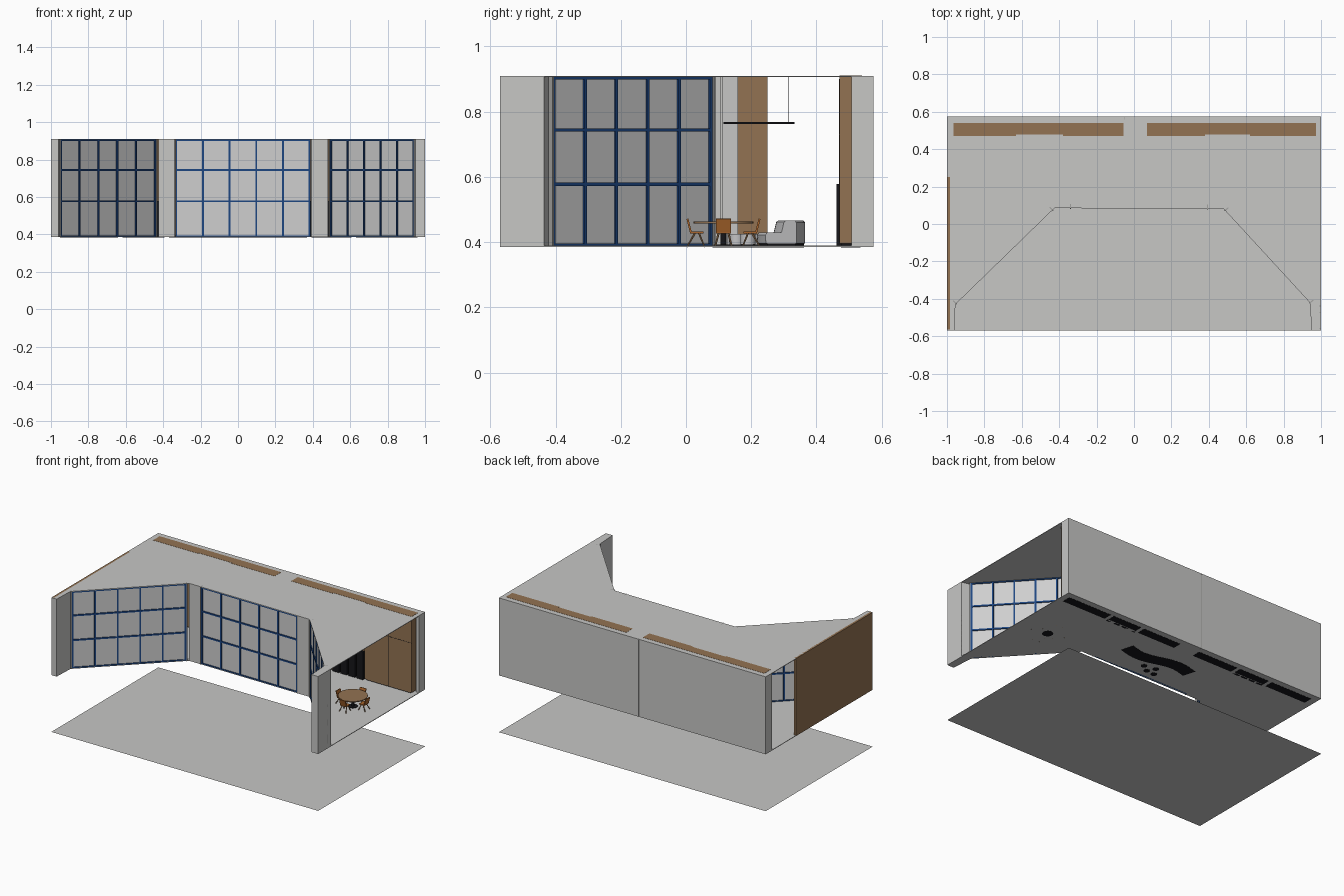
import bpy, bmesh, math
from mathutils import Vector, Matrix

cube = bpy.data.objects.get("Cube")
if cube:
    bpy.data.objects.remove(cube, do_unlink=True)


def material(name, *rgb):
    m = bpy.data.materials.new(name)
    m.use_nodes = True
    m.diffuse_color = (*rgb, 1)
    m.node_tree.nodes["Principled BSDF"].inputs["Base Color"].default_value = (*rgb, 1)
    return m


GREY = material("wall grey", .57, .57, .56)
GLASS = material("pale glass", .62, .62, .62)
BLUE = material("frame blue", .012, .06, .22)
TRIM = material("jamb grey", .36, .36, .35)
WOOD = material("panel brown", .29, .17, .085)
TAN = material("chair orange", .40, .13, .025)
BLACK = material("black", .008, .008, .01)
CLOTH = material("sofa grey", .55, .55, .56)

LOW, HIGH = .385, .91


def finish(name, bm, mat, smooth=False):
    bmesh.ops.recalc_face_normals(bm, faces=bm.faces)
    me = bpy.data.meshes.new(name)
    bm.to_mesh(me)
    bm.free()
    me.materials.append(mat)
    ob = bpy.data.objects.new(name, me)
    bpy.context.collection.objects.link(ob)
    if smooth:
        for p in me.polygons:
            p.use_smooth = abs(p.normal.z) < .9
    return ob


def add_box(bm, lo, hi, matrix=Matrix()):
    lo, hi = Vector(lo), Vector(hi)
    m = matrix @ Matrix.Translation((lo + hi) / 2) @ Matrix.Diagonal((*(hi - lo), 1))
    bmesh.ops.create_cube(bm, size=1, matrix=m)


def box(name, lo, hi, mat):
    bm = bmesh.new()
    add_box(bm, lo, hi)
    return finish(name, bm, mat)


def rod(bm, a, b, r1, r2, sides=8):
    a, b = Vector(a), Vector(b)
    m = Matrix.Translation((a + b) / 2) @ (b - a).to_track_quat('Z', 'Y').to_matrix().to_4x4()
    bmesh.ops.create_cone(bm, cap_ends=True, segments=sides, radius1=r1, radius2=r2,
                          depth=(b - a).length, matrix=m)


def slab(name, outline, z, height, mat):
    bm = bmesh.new()
    face = bm.faces.new([bm.verts.new((x, y, z)) for x, y in outline])
    if height:
        top = bmesh.ops.extrude_face_region(bm, geom=[face])["geom"]
        bmesh.ops.translate(bm, vec=(0, 0, height),
                            verts=[v for v in top if isinstance(v, bmesh.types.BMVert)])
    return finish(name, bm, mat)


def along(p, q):
    # local x runs from p to q, local y points into the room
    d = Vector(q) - Vector(p)
    return Matrix.Translation((*p, 0)) @ Matrix.Rotation(math.atan2(d.y, d.x), 4, 'Z'), d.length


# Ground sheet, floor and ceiling with the notched front
slab("ground_sheet", [(-1, -.57), (1, -.57), (1, .575), (-1, .575)], 0, 0, GREY)
PLAN = [(-1, -.57), (-.96, -.57), (-.955, -.43), (-.425, .085), (.48, .08),
        (.94, -.42), (.95, -.555), (1, -.57), (1, .575), (-1, .575)]
slab("floor", PLAN, LOW, .004, GREY)
slab("ceiling", PLAN, HIGH - .004, .004, GREY)


# Glazed bays
def bay(name, p, q, panes=5):
    m, length = along(p, q)
    bm = bmesh.new()
    add_box(bm, (0, .006, LOW), (length, .010, HIGH - .004), m)
    finish(name + "_glass", bm, GLASS)
    bm = bmesh.new()
    for i in range(panes + 1):
        x = length * i / panes
        add_box(bm, (x - .005, 0, LOW), (x + .005, .016, HIGH - .004), m)
    for z in (.39, .577, .744, .904):
        add_box(bm, (0, 0, z - .005), (length, .016, z + .005), m)
    finish(name + "_frame", bm, BLUE)
    bm = bmesh.new()
    for x in (-.012, length + .006):
        add_box(bm, (x, -.004, LOW), (x + .006, .022, HIGH), m)
    finish(name + "_jambs", bm, TRIM)


bay("left_window", (-.945, -.42), (-.442, .069))
bay("centre_window", (-.33, .085), (.383, .081))
bay("right_window", (.494, .066), (.936, -.415))

# Solid walls
for name, p, q in (("left_pier", (-.425, .085), (-.342, .085)),
                   ("right_pier", (.395, .08), (.48, .08))):
    m, length = along(p, q)
    bm = bmesh.new()
    add_box(bm, (0, 0, LOW), (length, .028, HIGH), m)
    finish(name, bm, GREY)
slab("left_end_wall", [(-.985, -.565), (-.96, -.565), (-.955, -.43), (-.96, .16), (-.985, .16)],
     LOW, HIGH - LOW, GREY)
box("left_end_cap", (-1, -.57, LOW), (-.96, -.563, HIGH), GREY)
box("left_side_panel", (-1, -.563, LOW), (-.985, .25, HIGH), WOOD)
slab("right_end_wall", [(.95, -.57), (1, -.57), (1, -.435), (.94, -.42)], LOW, HIGH - LOW, GREY)
bm = bmesh.new()
for y in (-.558, -.475, -.44):
    add_box(bm, (.99, y, LOW), (1, y + .003, HIGH))
finish("right_end_joints", bm, TRIM)
box("back_wall_left", (-1, .558, LOW), (-.052, .575, HIGH), GREY)
box("back_wall_right", (-.048, .558, LOW), (1, .575, HIGH), GREY)
box("back_wall_joint", (-.052, .56, LOW), (-.048, .573, HIGH), TRIM)
for side, x in (("left", -1), ("right", .98)):
    box(side + "_back_post", (x, .507, LOW), (x + .02, .558, HIGH), GREY)

# Cabinet runs along the back wall
for i, (x0, x1, front) in enumerate(((-.965, -.63, .47), (-.63, -.38, .478), (-.38, -.055, .47),
                                     (.07, .38, .47), (.38, .62, .478), (.62, .972, .47))):
    box(f"cabinet_{i}", (x0, front, LOW + .01), (x1, .54, HIGH + .001), WOOD)
    box(f"cabinet_plinth_{i}", (x0 + .012, front + .005, LOW - .001), (x1 - .012, .535, LOW + .01), BLACK)
    bm = bmesh.new()
    for x in (x0 + .002, (x0 + x1) / 2):
        add_box(bm, (x, front - .001, LOW + .01), (x + .002, front, HIGH - .01))
    add_box(bm, (x0, front - .001, .73), (x1, front, .732))
    finish(f"cabinet_gaps_{i}", bm, BLACK)
for x in (-.505, .5):
    bm = bmesh.new()
    for k in range(4):
        add_box(bm, (x - .115 + k * .06, .462, LOW), (x - .068 + k * .06, .478, .578))
    finish("shelf_front", bm, BLACK)

# Dining table
TX, TY = .78, .115
bm = bmesh.new()
rod(bm, (TX, TY, .457), (TX, TY, .463), .092, .092, 32)
finish("table_top", bm, WOOD, True)
bm = bmesh.new()
rod(bm, (TX, TY, LOW - .001), (TX, TY, .392), .034, .03, 20)
rod(bm, (TX, TY, .39), (TX, TY, .457), .009, .009, 12)
finish("table_pedestal", bm, BLACK, True)

# Four chairs around the table
for k in range(4):
    m = Matrix.Translation((TX, TY, 0)) @ Matrix.Rotation(k * math.pi / 2, 4, 'Z')
    bm = bmesh.new()
    add_box(bm, (.062, -.023, .426), (.102, .023, .432))
    tilt = Matrix.Translation((.1, 0, .43)) @ Matrix.Rotation(.25, 4, 'Y')
    add_box(bm, (-.003, -.023, 0), (.003, .023, .043), tilt)
    bmesh.ops.transform(bm, matrix=m, verts=bm.verts)
    finish(f"chair_shell_{k}", bm, TAN)
    bm = bmesh.new()
    for s in (-1, 1):
        for top, foot in ((.075, .058), (.088, .112)):
            rod(bm, (foot, s * .026, LOW), (top, s * .015, .427), .0025, .0035, 6)
    bmesh.ops.transform(bm, matrix=m, verts=bm.verts)
    finish(f"chair_legs_{k}", bm, WOOD)


# Winding sofa swept along an S curve
def sweep(name, profile, mat, steps=24):
    bm = bmesh.new()
    rings = []
    for i in range(steps + 1):
        t = i / steps
        x, y = -.19 + .49 * t, .293 + .024 * math.sin(2 * math.pi * t)
        slope = .024 * 2 * math.pi * math.cos(2 * math.pi * t) / .49
        n = Vector((-slope, 1, 0)).normalized()
        rings.append([bm.verts.new(Vector((x, y, z)) + n * d) for d, z in profile])
    for a, b in zip(rings, rings[1:]):
        for j in range(len(profile)):
            k = (j + 1) % len(profile)
            bm.faces.new((a[j], a[k], b[k], b[j]))
    bm.faces.new(rings[0])
    bm.faces.new(rings[-1])
    return finish(name, bm, mat)


sweep("sofa_base", [(-.045, LOW - .001), (-.045, .396), (.045, .396), (.045, LOW - .001)], BLACK)
sweep("sofa_body", [(-.05, .396), (-.052, .422), (-.045, .43), (0, .43), (.008, .462),
                    (.014, .466), (.042, .466), (.048, .46), (.048, .396)], CLOTH)

# Low stools by the sofa
for k, (x, y) in enumerate(((.08, .19), (.03, .155), (-.03, .15), (0, .205))):
    bm = bmesh.new()
    rod(bm, (x, y, LOW - .001), (x, y, .393), .02, .02, 16)
    finish(f"stool_base_{k}", bm, BLACK, True)
    bm = bmesh.new()
    rod(bm, (x, y, .393), (x, y, .425), .023, .023, 16)
    finish(f"stool_seat_{k}", bm, CLOTH, True)

# Pendant light over the sofa
box("pendant_bar", (-.15, .115, .762), (.25, .332, .768), BLACK)
bm = bmesh.new()
for x in (-.13, .23):
    rod(bm, (x, .315, .768), (x, .315, HIGH - .004), .001, .001, 6)
finish("pendant_wires", bm, BLACK)
